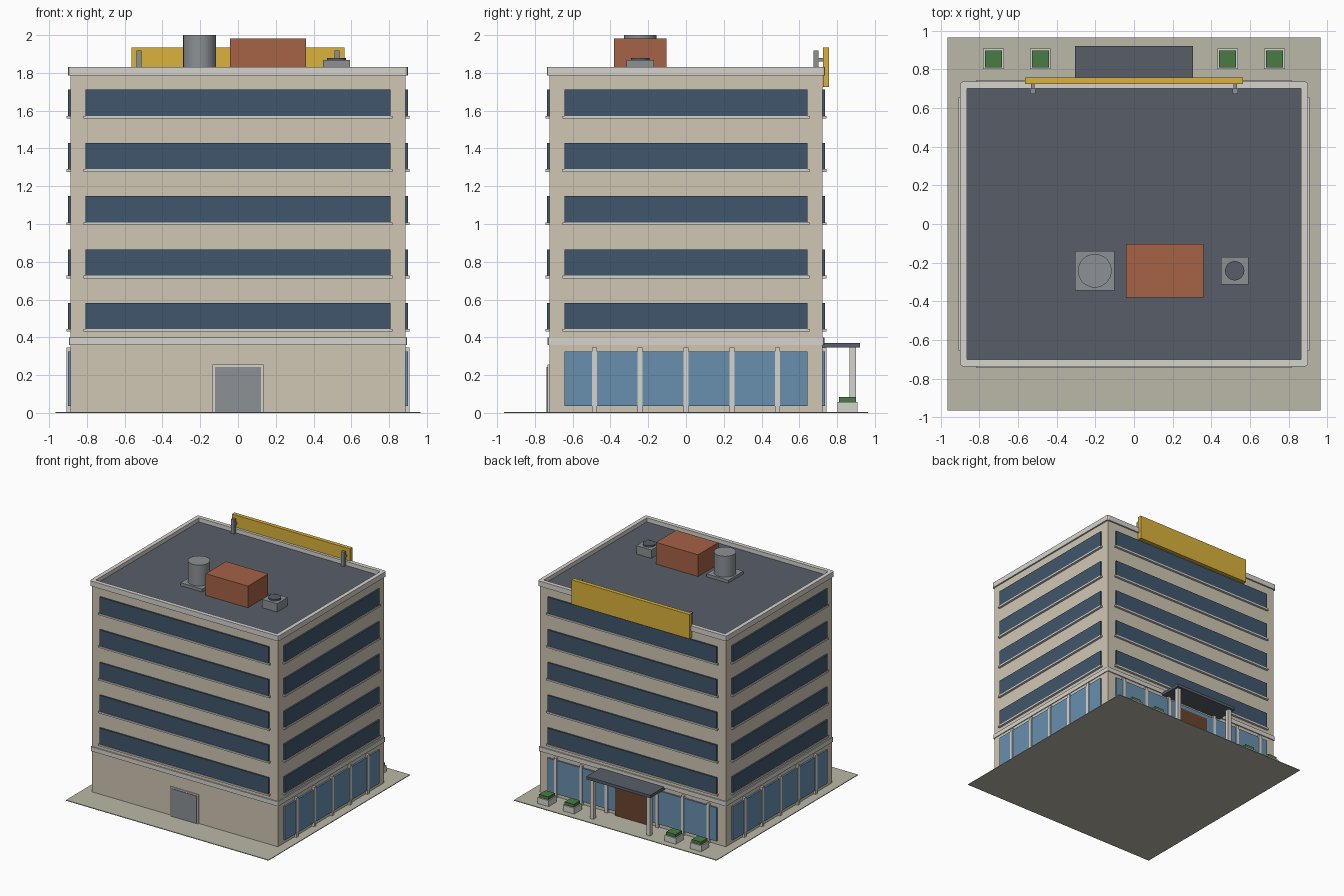
import bpy, bmesh, math

if "Cube" in bpy.data.objects:
    bpy.data.objects.remove(bpy.data.objects["Cube"])

def lin(c):
    c /= 255
    return c / 12.92 if c <= 0.04045 else ((c + 0.055) / 1.055) ** 2.4

def mat(name, r, g, b):
    m = bpy.data.materials.new(name)
    m.diffuse_color = (lin(r), lin(g), lin(b), 1)
    m.use_nodes = True
    m.node_tree.nodes["Principled BSDF"].inputs["Base Color"].default_value = m.diffuse_color
    return m

WALL = mat("wall_beige", 208, 198, 180)
TRIM = mat("trim_light", 214, 212, 206)
DARK = mat("window_dark", 64, 86, 107)
GLASS = mat("shop_glass", 104, 143, 175)
ROOF = mat("roof_slate", 88, 94, 104)
PAVE = mat("paving", 187, 183, 168)
BRICK = mat("brick", 165, 98, 70)
GOLD = mat("sign_yellow", 218, 178, 60)
GREEN = mat("hedge", 74, 124, 68)
WOOD = mat("door_brown", 105, 68, 46)
METAL = mat("metal_grey", 140, 145, 148)

def finish(name, bm, m):
    me = bpy.data.meshes.new(name)
    bm.to_mesh(me)
    bm.free()
    me.materials.append(m)
    ob = bpy.data.objects.new(name, me)
    bpy.context.collection.objects.link(ob)
    return ob

def box(name, x0, x1, y0, y1, z0, z1, m, bevel=0):
    """Box from its limits; bevel rounds the upright edges only."""
    bm = bmesh.new()
    bmesh.ops.create_cube(bm, size=1)
    for v in bm.verts:
        v.co = (x1 if v.co.x > 0 else x0, y1 if v.co.y > 0 else y0, z1 if v.co.z > 0 else z0)
    if bevel:
        up = [e for e in bm.edges if abs(e.verts[0].co.z - e.verts[1].co.z) > 1e-4]
        bmesh.ops.bevel(bm, geom=up, offset=bevel, segments=2, affect='EDGES', profile=0.5)
    return finish(name, bm, m)

def cyl(name, x, y, r, z0, z1, m, n=32):
    bm = bmesh.new()
    bmesh.ops.create_cone(bm, cap_ends=True, segments=n, radius1=r, radius2=r, depth=z1 - z0)
    bmesh.ops.translate(bm, verts=bm.verts, vec=(x, y, (z0 + z1) / 2))
    ob = finish(name, bm, m)
    bpy.context.view_layer.objects.active = ob
    ob.select_set(True)
    bpy.ops.object.shade_smooth_by_angle(angle=math.radians(40))
    ob.select_set(False)

BX, BY = 0.887, 0.723      # half width and depth of the tower
ROOF_Z = 1.795

def on_face(name, side, a0, a1, z0, z1, out, m):
    """Panel on a facade, from a0 to a1 along it, standing out from the wall."""
    if side in ("front", "back"):
        s = -1 if side == "front" else 1
        ys = sorted((s * (BY - 0.01), s * (BY + out)))
        return box(f"{name}_{side}", a0, a1, *ys, z0, z1, m)
    s = -1 if side == "left" else 1
    xs = sorted((s * (BX - 0.01), s * (BX + out)))
    return box(f"{name}_{side}", *xs, a0, a1, z0, z1, m)

# Paving and tower
box("paving_slab", -0.966, 0.966, -0.964, 0.964, 0, 0.006, PAVE)
box("tower", -BX, BX, -BY, BY, 0.004, 1.787, WALL)
box("belt_course", -0.894, 0.894, -0.732, 0.732, 0.36, 0.398, TRIM, 0.01)
box("roof_deck", -0.867, 0.867, -0.703, 0.703, 1.78, ROOF_Z, ROOF)

# Parapet ring: upright outer edges rounded, centre open
bm = bmesh.new()
def loop(hx, hy, z, c):
    pts = []
    for sx, sy, a in ((1, 1, 0), (-1, 1, 90), (-1, -1, 180), (1, -1, 270)):
        for k in (0, 45, 90):
            t = math.radians(a + k)
            pts.append(bm.verts.new((sx * (hx - c) + c * math.cos(t),
                                     sy * (hy - c) + c * math.sin(t), z)))
    return pts
rings = [loop(0.9, 0.737, 1.785, 0.015), loop(0.9, 0.737, 1.83, 0.015),
         loop(0.865, 0.702, 1.83, 0.002), loop(0.865, 0.702, 1.785, 0.002)]
for i in range(4):
    a, b = rings[i], rings[(i + 1) % 4]
    for j in range(12):
        k = (j + 1) % 12
        bm.faces.new((a[j], a[k], b[k], b[j]))
bmesh.ops.recalc_face_normals(bm, faces=bm.faces)
finish("parapet", bm, TRIM)

# Ribbon windows with sills, five floors on four sides
for side in ("front", "back", "left", "right"):
    h = 0.807 if side in ("front", "back") else 0.644
    for f in range(5):
        z = 0.444 + f * 0.2822
        on_face(f"window_{f + 1}", side, -h, h, z, z + 0.139, 0.014, DARK)
        on_face(f"sill_{f + 1}", side, -h - 0.01, h + 0.01, z - 0.014, z, 0.02, TRIM)
    # Ground floor glazing with posts
    if side != "front":
        on_face("shop_glass", side, -h, h, 0.037, 0.325, 0.014, GLASS)
        n = 3 if side == "back" else 2
        for k in range(-n, n + 1):
            if side == "back" and k == 0:
                continue
            c = k * 0.2425
            on_face(f"glazing_post_{k + n}", side, c - 0.013, c + 0.013, 0.006, 0.345, 0.02, TRIM)

# Doors
on_face("service_door_frame", "front", -0.135, 0.135, 0.006, 0.256, 0.01, TRIM)
on_face("service_door", "front", -0.122, 0.122, 0.006, 0.244, 0.015, METAL)
on_face("entrance_door", "back", -0.155, 0.155, 0.006, 0.285, 0.022, WOOD)

# Entrance canopy on two posts
box("canopy", -0.305, 0.305, BY, 0.922, 0.345, 0.37, ROOF)
for s in (-1, 1):
    box("canopy_post", s * 0.27 - 0.017, s * 0.27 + 0.017, 0.866, 0.9, 0.006, 0.345, TRIM)

# Planters
for x in (-0.728, -0.485, 0.485, 0.728):
    box("planter", x - 0.054, x + 0.054, 0.801, 0.909, 0.006, 0.057, TRIM)
    box("planter_hedge", x - 0.044, x + 0.044, 0.811, 0.899, 0.055, 0.083, GREEN)

# Blank sign board and its posts
box("sign_board", -0.563, 0.563, 0.724, 0.758, 1.725, 1.935, GOLD)
for s in (-1, 1):
    x = s * 0.524
    box("sign_post", x - 0.014, x + 0.014, 0.674, 0.702, ROOF_Z, 1.918, METAL)
    box("sign_bracket", x - 0.008, x + 0.008, 0.7, 0.728, 1.86, 1.88, METAL)

# Rooftop plant
box("stair_house", -0.042, 0.36, -0.38, -0.104, ROOF_Z, 1.982, BRICK)
box("tank_pad", -0.306, -0.1, -0.345, -0.139, ROOF_Z, 1.82, METAL)
cyl("water_tank", -0.203, -0.242, 0.087, 1.82, 2.0, METAL)
box("cooling_unit", 0.449, 0.593, -0.314, -0.17, ROOF_Z, 1.867, METAL)
cyl("cooling_fan", 0.521, -0.242, 0.05, 1.865, 1.88, ROOF, 24)
